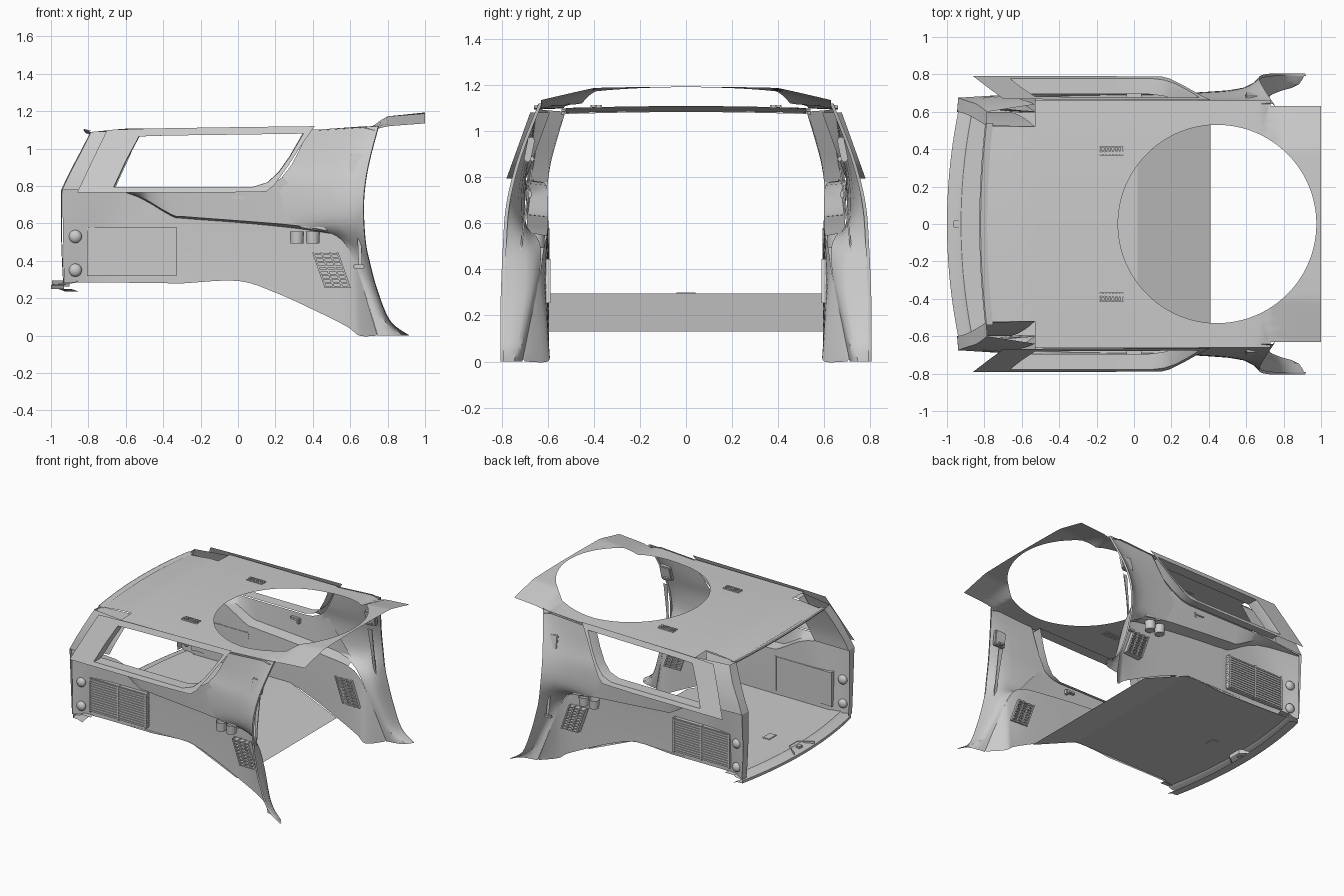
import bpy, bmesh, math
from mathutils import Vector, Matrix

if "Cube" in bpy.data.objects:
    bpy.data.objects.remove(bpy.data.objects["Cube"])


def finish(name, bm, mirror=False, angle=35):
    me = bpy.data.meshes.new(name)
    bmesh.ops.recalc_face_normals(bm, faces=bm.faces)
    bm.to_mesh(me)
    bm.free()
    ob = bpy.data.objects.new(name, me)
    bpy.context.collection.objects.link(ob)
    if mirror:
        m = ob.modifiers.new("mirror", 'MIRROR')
        m.use_axis = (False, True, False)
        m.use_mirror_merge = False
    bpy.ops.object.select_all(action='DESELECT')
    ob.select_set(True)
    bpy.context.view_layer.objects.active = ob
    bpy.ops.object.shade_smooth_by_angle(angle=math.radians(angle))
    return ob


def smooth(pts, k):
    p = [Vector(q) for q in pts]
    if k == 1:
        return p
    out = []
    for i in range(len(p) - 1):
        a, b, c, d = p[max(i - 1, 0)], p[i], p[i + 1], p[min(i + 2, len(p) - 1)]
        for j in range(k):
            t = j / k
            out.append(0.5 * (2 * b + (c - a) * t + (2 * a - 5 * b + 4 * c - d) * t * t
                              + (3 * b - a - 3 * c + d) * t ** 3))
    return out + [p[-1]]


def loft(name, rows, k=4, closed=False, mirror=True, angle=35):
    bm = bmesh.new()
    vs = [[bm.verts.new(q) for q in smooth(r, k)] for r in rows]
    n = len(vs[0])
    for a, b in zip(vs, vs[1:]):
        for i in range(n if closed else n - 1):
            j = (i + 1) % n
            bm.faces.new((a[i], a[j], b[j], b[i]))
    return finish(name, bm, mirror, angle)


def box(bm, c, s, shear=0.0, rot=0.0):
    m = Matrix.Translation(c) @ Matrix.Rotation(rot, 4, 'X') @ Matrix.Diagonal((*s, 1))
    for v in bmesh.ops.create_cube(bm, size=1, matrix=m)['verts']:
        v.co.x += shear * (v.co.z - c[2])


def boxes(name, items, mirror=True, bevel=0.0):
    bm = bmesh.new()
    for it in items:
        box(bm, *it)
    if bevel:
        bmesh.ops.bevel(bm, geom=bm.edges[:], offset=bevel, segments=2, affect='EDGES')
    return finish(name, bm, mirror)


def lerp(tab, x):
    for (a, u), (b, v) in zip(tab, tab[1:]):
        if x <= b:
            return u + (v - u) * max(0, (x - a) / (b - a))
    return tab[-1][1]


# Roof lining with a round opening and a raised front
ROOF = [(-.82, 1.085), (-.6, 1.108), (.4, 1.11), (.72, 1.13), (.76, 1.16), (.8, 1.178), (1, 1.193)]


def roof_z(x, y):
    a = abs(y)
    lift = min(1, max(0, (x - .68) / .1))
    return lerp(ROOF, x) - .012 * (a / .6) ** 2 - lift * .045 * max(0, (a - .4) / .23)


half = [(1, 0), (1, .63), (.73, .63), (.73, .66), (-.53, .66), (-.53, .52), (-.785, .52), (-.815, 0)]
outline = [Vector(p) for p in half] + [Vector((x, -y)) for x, y in half[-2:0:-1]]
cen, rad = Vector((.445, 0)), .53
bm = bmesh.new()
rings = []
for a, b in zip(outline, outline[1:] + outline[:1]):
    steps = max(2, int((b - a).length / .03))
    for i in range(steps):
        o = a.lerp(b, i / steps)
        inner = cen + (o - cen).normalized() * rad
        rings.append([bm.verts.new((*q, roof_z(*q))) for q in (inner.lerp(o, t / 12) for t in range(13))])
for a, b in zip(rings, rings[1:] + rings[:1]):
    for i in range(12):
        bm.faces.new((a[i], a[i + 1], b[i + 1], b[i]))
finish("roof_lining", bm)

# Rear roof header
Y = [i / 10 * .54 for i in range(-10, 11)]
loft("roof_rear_header", [[(-.815 + .03 * (y / .52) ** 2 + dx, y, 1.083 - .012 * (y / .6) ** 2 + dz) for y in Y]
     for dx, dz in ((0, 0), (-.012, .018), (-.005, .022), (.03, .012))], 1, mirror=False)

# Load floor, sloping down at the front
loft("load_floor", [[(x, -.597, z), (x, .597, z)] for x, z in ((-.86, .292), (.02, .296), (.41, .13))],
     1, mirror=False, angle=10)

# Curved rear sill and latch
Y = [i / 12 * .65 for i in range(-12, 13)]
loft("rear_sill", [[(-1 + .07 * (y / .65) ** 2 + dx, y, z) for y in Y]
     for dx, z in ((.15, .292), (.075, .293), (.06, .282), (.012, .276), (0, .27), (0, .25), (.045, .248), (.08, .235))],
     1, mirror=False)
loft("sill_latch_recess", [[(-.995, -.12, z), (-.9, -.05, z), (-.9, .05, z), (-.995, .12, z)]
     for z in (.296, .262)], 1, mirror=False)
boxes("latch_catch", [((-.95, 0, .285), (.03, .04, .02)), ((-.7, 0, .295), (.06, .09, .008))], False, .003)

# Lower side panel over the wheel housing
bottom = [(-.93, .655, .28), (-.8, .607, .285), (-.36, .595, .28), (-.29, .595, .28), (0, .595, .293),
          (.2, .595, .23), (.4, .595, .14), (.58, .595, .05), (.65, .6, 0), (.74, .7, 0)]
ledge = [(-.94, .65, .78), (-.6, .605, .765), (-.36, .6, .642), (-.29, .6, .627), (0, .6, .605),
         (.3, .6, .575), (.5, .605, .545), (.58, .62, .48), (.64, .64, .35), (.745, .71, .01)]
mid = [((a[0] + b[0]) / 2, (a[1] + b[1]) / 2 - .003, (a[2] + b[2]) / 2) for a, b in zip(bottom, ledge)]
loft("lower_side_panel", [bottom, mid, ledge])

# Shelf and upper panel below the window
shelf_out = [(-.93, .66, .782), (-.6, .67, .772), (-.36, .685, .65), (-.29, .687, .637), (0, .69, .615),
             (.3, .69, .59), (.48, .69, .56)]
sill = [(-.85, .66, .79), (-.6, .70, .785), (-.4, .70, .785), (-.3, .70, .785), (-.1, .70, .785),
        (.13, .70, .79), (.24, .695, .85)]
loft("upper_side_panel", [ledge[:7], shelf_out, sill])

# Front pillar trim: near flat behind, sweeping outwards at the front edge, with a flared foot
back = [(.745, .71, 0), (.70, .68, .15), (.64, .64, .35), (.58, .63, .48), (.5, .65, .545),
        (.3, .695, .6), (.22, .695, .8), (.29, .67, .92), (.38, .645, 1.1)]
front = [(.915, .805, 0), (.81, .805, .08), (.74, .805, .25), (.70, .80, .4), (.68, .795, .5),
         (.67, .785, .65), (.675, .76, .78), (.70, .715, .93), (.75, .64, 1.12)]


def between(t, ty):
    return [(a[0] + (b[0] - a[0]) * t, a[1] + (b[1] - a[1]) * ty, a[2] + (b[2] - a[2]) * t)
            for a, b in zip(back, front)]


loft("front_pillar", [back, between(.3, .08), between(.6, .2), between(.8, .38), between(.92, .68), front,
     [(x + .004, y - .015, z) for x, y, z in front]])

# Tilted window frame with inner return
outer = [(-.86, .765), (-.55, .765), (-.1, .765), (.15, .77), (.19, .8), (.27, .91), (.34, 1.02),
         (.41, 1.12), (0, 1.115), (-.45, 1.108), (-.7, 1.1), (-.78, .935)]
hole = [(-.665, .795), (-.5, .795), (-.1, .795), (.08, .795), (.16, .82), (.22, .875), (.28, .96),
        (.35, 1.08), (0, 1.075), (-.38, 1.07), (-.53, 1.065), (-.6, .935)]


def plane(pts, inset=0, grow=1.0):
    return [(-.15 + (x + .15) * grow, .79 - (z - .765) * .36 - inset, z) for x, z in pts]


loft("window_frame", [plane(outer), plane(hole), plane(hole, .02, .99), plane(hole, .085, .99)], 1, True)

# Rear pillar: outer skin, rear edge and inner trim
skin = [(-.70, .69, .78), (-.66, .68, .9), (-.58, .66, 1.0), (-.53, .64, 1.095)]
edge = [(-.94, .675, .78), (-.90, .66, .865), (-.84, .64, .98), (-.785, .60, 1.09)]
lip = [(-.945, .60, .78), (-.905, .59, .865), (-.845, .56, .98), (-.79, .525, 1.085)]
trim = [(-.66, .60, .78), (-.62, .585, .87), (-.57, .555, .98), (-.53, .52, 1.095)]
loft("rear_pillar", [skin, edge, lip, trim])
loft("rear_edge_return", [[(-.93, .66, .28), (-.94, .66, .5), (-.94, .675, .78)],
                          [(-.935, .61, .28), (-.945, .605, .5), (-.945, .60, .78)]])

# Large side grille with slats, split into two halves
items = [((-.565, .609, .45), (.47, .03, .255))]
items += [((-.565, .612, .335 + i * .0178), (.475, .036, .007)) for i in range(14)]
items += [((x, .612, .45), (.012, .038, .26)) for x in (-.80, -.565, -.335)]
boxes("large_side_grille", items)

# Small slanted grille ahead of the wheel housing
items = [((.5 - .35 * (i - 4) * .022, .615, .26 + i * .022), (.125, .05, .009), -.35) for i in range(9)]
items += [((.5 + dx, .615, .35), (.01, .054, .19), -.35) for dx in (-.065, -.02, .025, .065)]
boxes("small_side_grille", items)

# Roof vents
items = []
for i in range(7):
    items.append(((-.175 + i * .018, .39, 1.106), (.009, .045, .012)))
items += [((-.12, .39 + d, 1.106), (.13, .006, .014)) for d in (-.022, 0, .022)]
boxes("roof_vent", items)

# Round caps near the tailgate
bm = bmesh.new()
for z in (.53, .35):
    bmesh.ops.create_uvsphere(bm, u_segments=20, v_segments=10, radius=1,
                              matrix=Matrix.Translation((-.87, .635, z)) @ Matrix.Diagonal((.035, .025, .035, 1)))
finish("round_cap", bm, True)

# Cup tray in the shelf
bm = bmesh.new()
for x, r in ((.315, .038), (.40, .038)):
    bmesh.ops.create_cone(bm, cap_ends=False, segments=24, radius1=r * .9, radius2=r, depth=.065,
                          matrix=Matrix.Translation((x, .65, .525)))
    bmesh.ops.create_circle(bm, cap_ends=True, segments=24, radius=r * .9,
                            matrix=Matrix.Translation((x, .65, .4925)))
finish("cup_holder", bm, True)

# Coat hook, belt guide, belt and anchor
boxes("side_hook", [((0, .69, .74), (.08, .03, .02)), ((.03, .685, .725), (.02, .03, .03))], True, .004)
boxes("belt_guide", [((.64, .68, .92), (.09, .03, .11), .05, .2), ((.635, .67, .88), (.05, .03, .02), 0, .2)],
      True, .006)
loft("seat_belt", [[(.62, .665, .84), (.635, .70, .6), (.645, .725, .37)],
                   [(.655, .665, .84), (.655, .70, .6), (.665, .725, .37)],
                   [(.655, .672, .84), (.655, .707, .6), (.665, .732, .37)]])
boxes("belt_anchor", [((.645, .73, .37), (.06, .022, .02))], True, .004)
